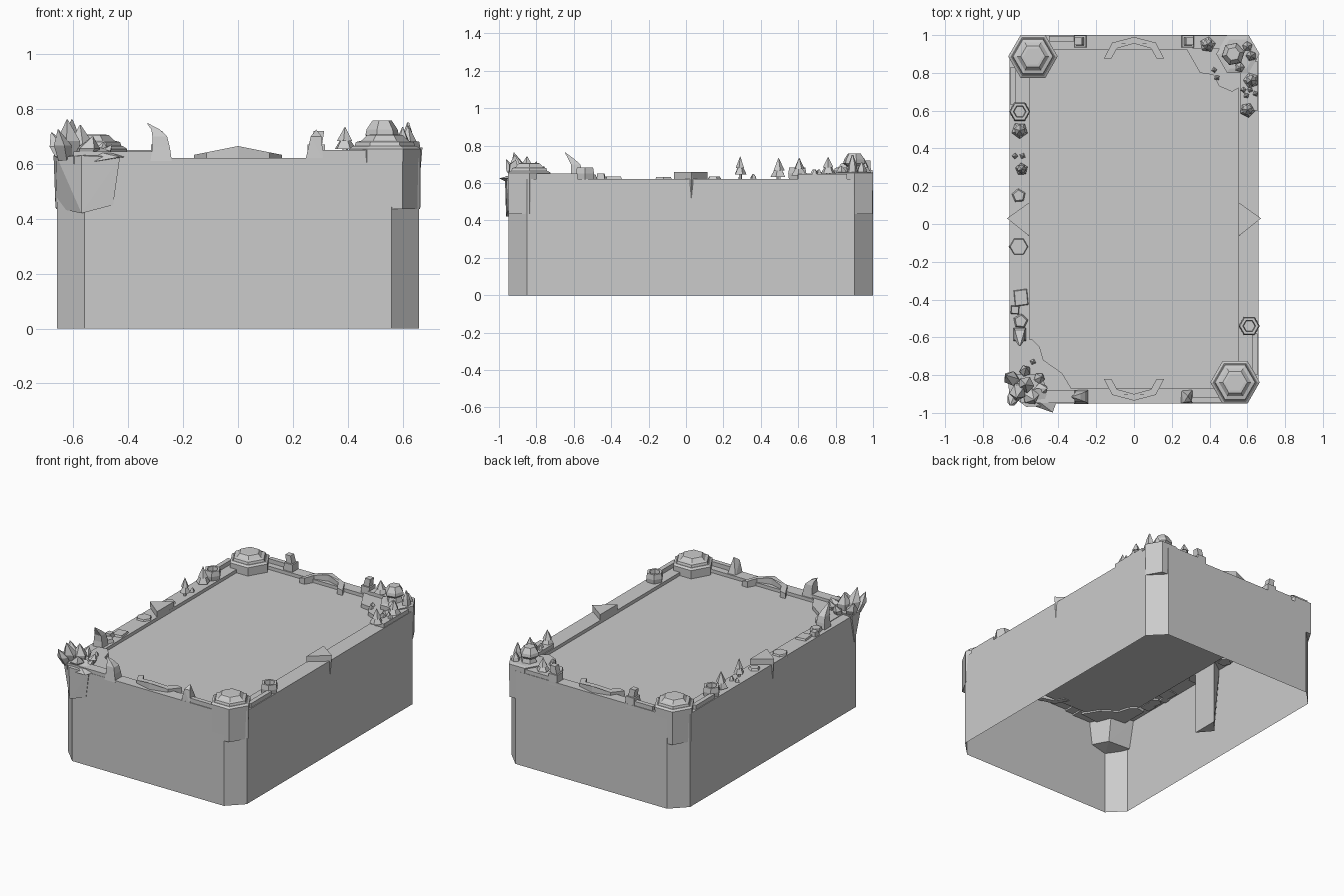
import bpy, bmesh, math, random
from mathutils import Vector
random.seed(4)


def finish(name, bm, normals=True):
    if normals:
        bmesh.ops.recalc_face_normals(bm, faces=bm.faces)
    me = bpy.data.meshes.new(name)
    bm.to_mesh(me)
    bm.free()
    ob = bpy.data.objects.new(name, me)
    bpy.context.collection.objects.link(ob)
    return ob


def hull(name, pts):
    bm = bmesh.new()
    for p in pts:
        bm.verts.new(p)
    bmesh.ops.convex_hull(bm, input=bm.verts)
    return finish(name, bm)


def stack(name, x, y, rings, n=6, rot=0.0, sy=1.0):
    """Lathe of n-sided rings given as (radius, z) or (radius, z, dx, dy)."""
    bm = bmesh.new()
    loops = []
    for r, z, *d in rings:
        dx, dy = d if d else (0, 0)
        loops.append([bm.verts.new((x + dx + r * math.cos(rot + 2 * math.pi * i / n),
                                    y + dy + sy * r * math.sin(rot + 2 * math.pi * i / n), z))
                      for i in range(n)])
    for a, b in zip(loops, loops[1:]):
        for i in range(n):
            j = (i + 1) % n
            bm.faces.new((a[i], a[j], b[j], b[i]))
    bm.faces.new(loops[0][::-1])
    bm.faces.new(loops[-1])
    return finish(name, bm)


def prism(name, outline, z0, z1):
    bm = bmesh.new()
    a = [bm.verts.new((p[0], p[1], z0)) for p in outline]
    b = [bm.verts.new((p[0], p[1], z1)) for p in outline]
    bm.faces.new(a[::-1])
    bm.faces.new(b)
    for i in range(len(a)):
        j = (i + 1) % len(a)
        bm.faces.new((a[i], a[j], b[j], b[i]))
    return finish(name, bm)


def bar(name, x0, x1, y0, y1, z0, z1):
    return prism(name, [(x0, y0), (x1, y0), (x1, y1), (x0, y1)], z0, z1)


# Body: open-bottomed shell with chamfered corners, flat rim and sunken field
def octagon(x, y0, y1, c):
    return [(x, y0 + c), (x, y1 - c), (x - c, y1), (c - x, y1),
            (-x, y1 - c), (-x, y0 + c), (c - x, y0), (x - c, y0)]


RIM, FIELD = 0.622, 0.60
bm = bmesh.new()
outer, inner = octagon(0.66, -0.95, 1.0, 0.1), octagon(0.553, -0.87, 0.925, 0.05)
rings = [[bm.verts.new((*p, z)) for p in o]
         for o, z in ((outer, 0), (outer, RIM), (inner, RIM), (inner, FIELD))]
for a, b in zip(rings, rings[1:]):
    for i in range(8):
        j = (i + 1) % 8
        bm.faces.new((a[i], a[j], b[j], b[i]))
bm.faces.new(rings[-1])
finish("body_shell", bm, False)

# Hexagonal corner towers with stepped gem tops
for name, x, y in (("front_right", 0.535, -0.838), ("back_left", -0.535, 0.887)):
    stack(name + "_tower", x, y, [(0.129, 0.435), (0.131, 0.655), (0.115, 0.665)])
    stack(name + "_gem", x, y, [(0.112, 0.66), (0.105, 0.68), (0.085, 0.685),
                                (0.065, 0.705), (0.05, 0.707)])
stack("back_right_tower", 0.55, 0.9, [(0.112, 0.435), (0.115, 0.655), (0.09, 0.66)])

# Raised trim bars beside the towers
bar("front_trim", 0.30, 0.50, -0.945, -0.915, 0.6, 0.65)
bar("back_trim", -0.45, -0.30, 0.965, 0.995, 0.6, 0.65)
bar("right_trim", 0.625, 0.655, -0.80, -0.58, 0.6, 0.65)
bar("left_trim", -0.655, -0.625, 0.63, 0.83, 0.6, 0.65)
bar("back_right_trim", 0.56, 0.657, 0.6, 0.86, 0.6, 0.648)
bar("back_right_trim_b", 0.31, 0.50, 0.93, 0.997, 0.6, 0.648)
bar("front_left_trim", -0.6, -0.30, -0.948, -0.88, 0.6, 0.645)

# Side wedges: triangular prisms that lean just outside the walls
for s, name in ((1, "right_wedge"), (-1, "left_wedge")):
    hull(name, [(s * 0.555, -0.065, 0.18), (s * 0.555, 0.115, 0.18), (s * 0.632, 0.025, 0.18),
                (s * 0.553, -0.065, 0.66), (s * 0.553, 0.115, 0.66), (s * 0.672, 0.03, 0.66)])

# Goal arches front and back
out = [(-0.16, 0.0), (-0.115, 0.085), (0, 0.115), (0.115, 0.085), (0.16, 0.0)]
inn = [(0.12, 0.0), (0.09, 0.055), (0, 0.08), (-0.09, 0.055), (-0.12, 0.0)]
for s, y, name in ((1, 0.875, "back_arch"), (-1, -0.82, "front_arch")):
    ob = prism(name, [(px, y + s * py) for px, py in out + inn], 0.595, 0.665)
    for v in ob.data.vertices:
        if v.co.z > 0.63:
            v.co.z = 0.665 - 0.2 * abs(v.co.x)

# Square posts at the back, leaning fin and hooked horns at the front
for s in (-1, 1):
    stack("back_post", s * 0.285, 0.967, [(0.047, 0.6), (0.044, 0.67), (0.03, 0.67),
          (0.027, 0.72, s * 0.01, 0)], 4, math.pi / 4)
hull("front_fin", [(0.245, -0.95, 0.61), (0.31, -0.95, 0.61), (0.31, -0.875, 0.61),
                   (0.25, -0.88, 0.61), (0.265, -0.945, 0.70), (0.285, -0.91, 0.725),
                   (0.305, -0.94, 0.70)])
stack("front_horn", -0.28, -0.915, [(0.055, 0.61), (0.045, 0.66), (0.038, 0.70, -0.005, 0),
      (0.022, 0.725, -0.02, 0), (0.003, 0.748, -0.05, 0)], 4, math.pi / 4)
stack("left_horn", -0.605, -0.585, [(0.05, 0.61), (0.042, 0.66), (0.035, 0.70, 0, -0.005),
      (0.022, 0.73, 0, -0.03), (0.003, 0.762, 0, -0.06)], 4, math.pi / 4)

# Hexagonal cups with a recessed centre
for x, y in ((0.61, -0.54), (-0.605, 0.595)):
    stack("hex_cup", x, y, [(0.05, 0.61), (0.056, 0.65), (0.05, 0.682), (0.034, 0.682),
                            (0.03, 0.655)])

# Flat stones and slabs along the left rim
stack("hex_stone", -0.61, -0.12, [(0.054, 0.61), (0.045, 0.633)])
stack("round_stone", -0.61, 0.15, [(0.045, 0.61), (0.03, 0.636)], 5, 0.4)
stack("slab_a", -0.598, -0.39, [(0.055, 0.61), (0.045, 0.634)], 4, 0.9, 1.2)
stack("slab_b", -0.63, -0.455, [(0.033, 0.61), (0.026, 0.65)], 4, 0.7)
stack("slab_c", -0.60, -0.515, [(0.045, 0.61), (0.032, 0.645)], 5, 0.2)

# Flat corner patches lying on the field
prism("front_left_patch", [(-0.6, -0.62), (-0.54, -0.61), (-0.5, -0.65), (-0.48, -0.72),
      (-0.38, -0.79), (-0.32, -0.89), (-0.6, -0.92)], 0.59, 0.626)
prism("back_right_patch", [(0.27, 0.94), (0.35, 0.8), (0.42, 0.79), (0.45, 0.73),
      (0.52, 0.70), (0.6, 0.75), (0.6, 0.94)], 0.59, 0.626)


# Pine trees: trunk with two five-sided cones
def tree(x, y, base, top, r):
    h, a = top - base, random.uniform(0, 6)
    stack("pine_trunk", x, y, [(r * 0.3, base - 0.03), (r * 0.25, base + h * 0.2)], 5, a)
    stack("pine_lower", x, y, [(r, base + h * 0.1), (r * 0.2, base + h * 0.65)], 5, a)
    stack("pine_upper", x, y, [(r * 0.72, base + h * 0.42), (0.001, top)], 5, a + 0.6)


for t in ((0.39, 0.95, 0.645, 0.735, 0.042), (0.62, 0.76, 0.64, 0.74, 0.042),
          (0.60, 0.605, 0.63, 0.735, 0.042), (-0.605, 0.495, 0.62, 0.735, 0.044),
          (-0.595, 0.29, 0.635, 0.742, 0.034)):
    tree(*t)

# Small pebbles
for x, y, z in ((0.425, 0.815, 0.62), (0.44, 0.775, 0.62), (0.58, 0.71, 0.645),
                (0.615, 0.71, 0.645), (0.643, 0.69, 0.645), (0.595, 0.68, 0.645),
                (-0.63, 0.36, 0.62), (-0.59, 0.36, 0.62), (-0.535, -0.73, 0.625)):
    stack("pebble", x, y, [(0.017, z), (0.013, z + 0.014), (0.004, z + 0.028)], 4, x * 30)

# Mushroom-shaped boulder on the back right tower
stack("boulder_stem", 0.53, 0.9, [(0.055, 0.65), (0.04, 0.70)], 6, 0.2)
stack("boulder_cap", 0.525, 0.9, [(0.04, 0.685), (0.062, 0.705), (0.058, 0.725),
                                  (0.036, 0.758), (0.03, 0.759)], 6, 0.2)
for x, y, r, top in ((0.60, 0.94, 0.03, 0.71), (0.62, 0.89, 0.03, 0.75), (0.56, 0.83, 0.03, 0.69)):
    stack("tower_rock", x, y, [(r, 0.65), (r * 0.75, (top + 0.65) / 2), (0.004, top)], 5, x * 9)

# Broken rock wrapped round the front left corner
hull("corner_rock", [(-0.665, -0.83, 0.44), (-0.57, -0.962, 0.42), (-0.455, -0.955, 0.45),
                     (-0.50, -0.84, 0.44), (-0.672, -0.79, 0.63), (-0.66, -0.90, 0.625),
                     (-0.57, -0.968, 0.63), (-0.43, -0.96, 0.625), (-0.49, -0.80, 0.645)])
hull("corner_shard", [(-0.57, -0.95, 0.60), (-0.43, -0.998, 0.625), (-0.41, -0.94, 0.625),
                      (-0.50, -0.87, 0.66), (-0.58, -0.88, 0.66)])

# Crystal spikes: base x, y, radius and tip
for x, y, r, tip in ((-0.63, -0.83, 0.04, (-0.68, -0.80, 0.715)),
                     (-0.61, -0.87, 0.045, (-0.622, -0.92, 0.762)),
                     (-0.57, -0.85, 0.045, (-0.575, -0.85, 0.742)),
                     (-0.63, -0.90, 0.035, (-0.655, -0.96, 0.725)),
                     (-0.56, -0.90, 0.045, (-0.53, -0.93, 0.70)),
                     (-0.51, -0.82, 0.03, (-0.49, -0.81, 0.68)),
                     (-0.52, -0.88, 0.035, (-0.46, -0.87, 0.67)),
                     (-0.58, -0.79, 0.03, (-0.57, -0.76, 0.69))):
    mid = Vector((x, y, 0.62)).lerp(Vector(tip), 0.45)
    stack("crystal", x, y, [(r * 0.8, 0.61), (r, mid.z, mid.x - x, mid.y - y),
                            (0.002, tip[2], tip[0] - x, tip[1] - y)], 5, x * 40)
